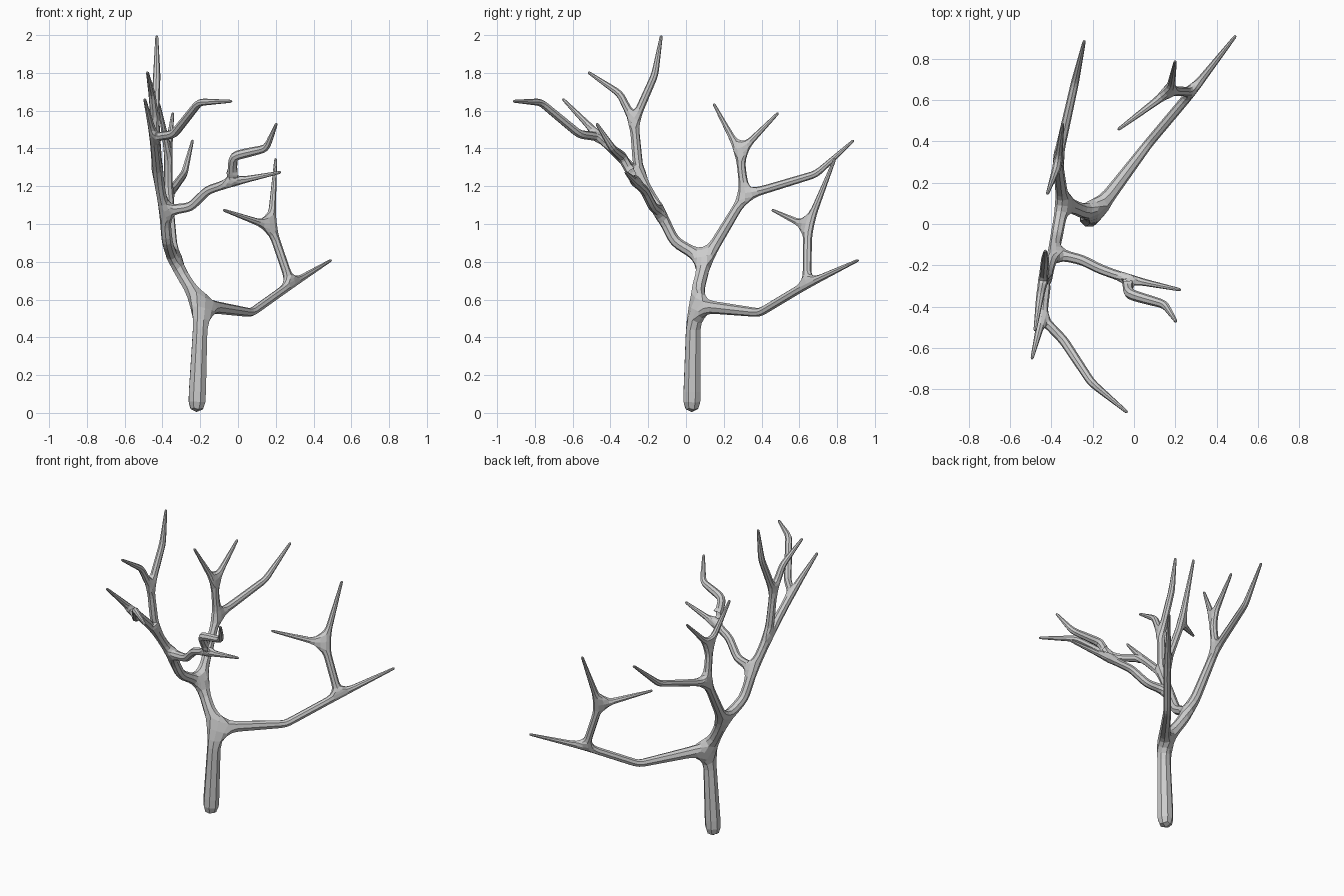
import bpy

verts, edges, radii = [], [], []

def limb(start, *pts):
    """Add a chain of (x, y, z, radius) joints from joint index start; return last index."""
    for x, y, z, r in pts:
        verts.append((x, y, z))
        radii.append(r)
        if start is not None:
            edges.append((start, len(verts) - 1))
        start = len(verts) - 1
    return start

TIP = 0.008

# trunk
fork = limb(None, (-0.22, 0.03, -0.005, 0.055), (-0.195, 0.04, 0.57, 0.041))

# low right-hand bough
low = limb(fork, (0.07, 0.39, 0.53, 0.025), (0.28, 0.64, 0.68, 0.025))
limb(low, (0.495, 0.915, 0.81, TIP))
y = limb(low, (0.175, 0.645, 0.985, 0.025))
limb(y, (0.2, 0.79, 1.35, TIP))
limb(y, (-0.08, 0.455, 1.075, TIP))

# upper trunk
crown = limb(fork, (-0.345, 0.105, 0.81, 0.034))

# back bough
back = limb(crown, (-0.37, 0.31, 1.15, 0.026))
limb(back, (-0.285, 0.69, 1.265, 0.021), (-0.24, 0.89, 1.445, TIP))
y = limb(back, (-0.37, 0.285, 1.38, 0.024))
limb(y, (-0.42, 0.145, 1.64, TIP))
limb(y, (-0.345, 0.49, 1.59, TIP))

# front bough
mid = limb(crown, (-0.375, -0.06, 0.905, 0.032), (-0.39, -0.14, 1.07, 0.03))
twig = limb(mid, (-0.25, -0.175, 1.09, 0.027), (-0.16, -0.22, 1.18, 0.026),
            (-0.035, -0.265, 1.22, 0.024))
limb(twig, (0.23, -0.32, 1.275, TIP))
limb(twig, (-0.025, -0.34, 1.36, 0.029), (0.15, -0.39, 1.40, 0.022), (0.205, -0.475, 1.535, TIP))

# front bough, upper forks
upper = limb(mid, (-0.425, -0.25, 1.26, 0.03))
y = limb(upper, (-0.44, -0.275, 1.54, 0.025))
limb(y, (-0.455, -0.35, 1.69, 0.021), (-0.48, -0.52, 1.805, TIP))
limb(y, (-0.43, -0.165, 1.79, 0.021), (-0.43, -0.13, 2.0, TIP))
y = limb(upper, (-0.445, -0.455, 1.46, 0.025))
limb(y, (-0.495, -0.655, 1.665, TIP))
limb(y, (-0.34, -0.565, 1.475, 0.025), (-0.205, -0.77, 1.645, 0.022), (-0.03, -0.915, 1.65, TIP))

# skin the skeleton
mesh = bpy.data.meshes.new("bare_tree")
mesh.from_pydata(verts, edges, [])
tree = bpy.data.objects.new("bare_tree", mesh)
bpy.context.collection.objects.link(tree)
skin = tree.modifiers.new("Skin", 'SKIN')
for i, (sv, r) in enumerate(zip(mesh.skin_vertices[0].data, radii)):
    sv.radius = (r, r)
    sv.use_root = i == 0
sub = tree.modifiers.new("Subdivision", 'SUBSURF')
sub.levels = sub.render_levels = 1
